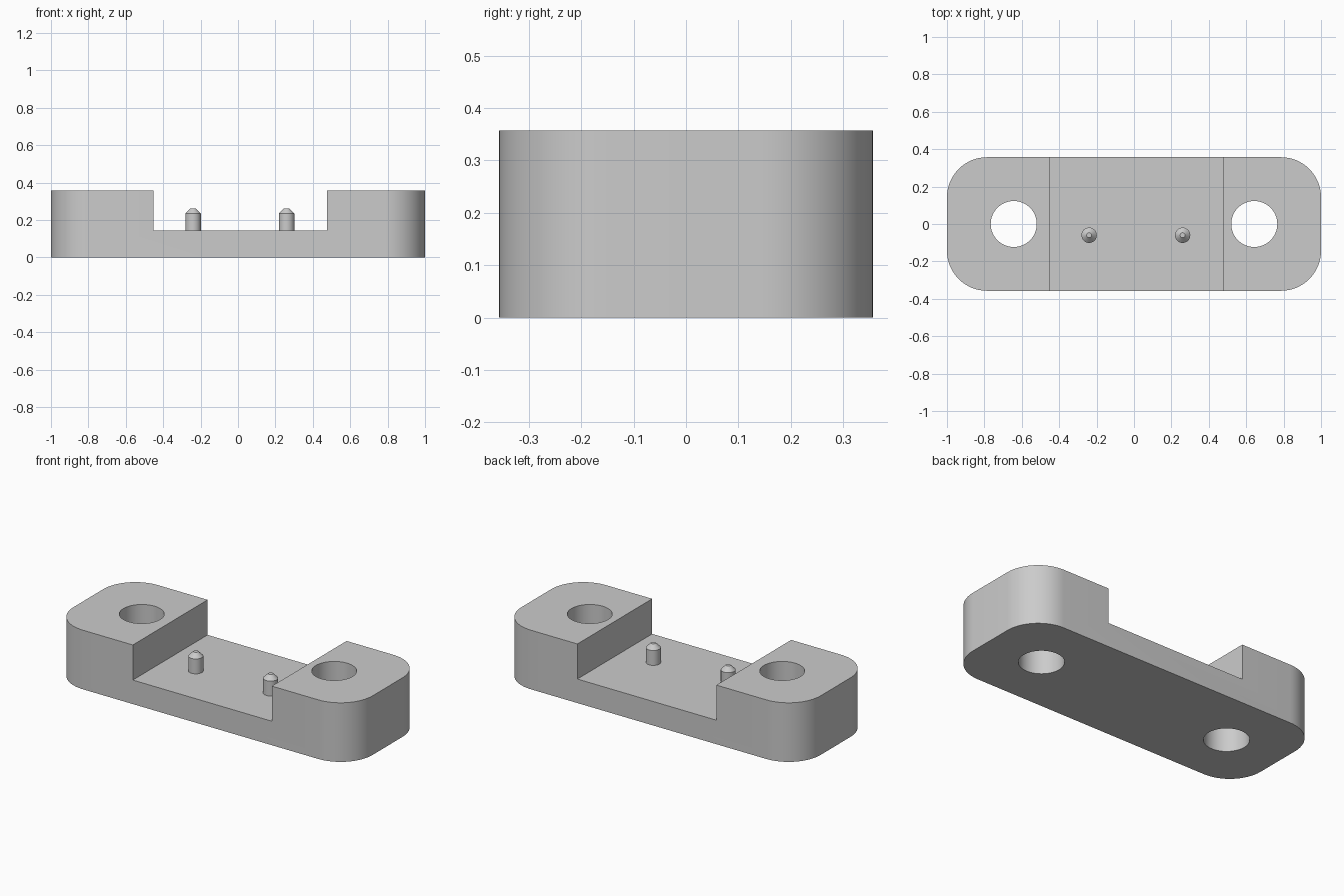
import bpy
import bmesh
import math
from mathutils import Matrix, Vector

cube = bpy.data.objects.get("Cube")
if cube:
    bpy.data.objects.remove(cube, do_unlink=True)

HEIGHT, FLOOR = 0.357, 0.145
HALF_DEPTH, CORNER = 0.357, 0.214

grey = bpy.data.materials.new("plain_grey")
grey.use_nodes = True
grey.diffuse_color = (0.6, 0.6, 0.6, 1)
grey.node_tree.nodes["Principled BSDF"].inputs["Base Color"].default_value = (0.6, 0.6, 0.6, 1)


def add_object(name, bm):
    bmesh.ops.recalc_face_normals(bm, faces=bm.faces)
    mesh = bpy.data.meshes.new(name)
    bm.to_mesh(mesh)
    bm.free()
    mesh.materials.append(grey)
    obj = bpy.data.objects.new(name, mesh)
    bpy.context.collection.objects.link(obj)
    return obj


def select(obj):
    bpy.ops.object.select_all(action="DESELECT")
    obj.select_set(True)
    bpy.context.view_layer.objects.active = obj


def box(low, high):
    bm = bmesh.new()
    low, high = Vector(low), Vector(high)
    size = high - low
    bmesh.ops.create_cube(bm, size=1, matrix=Matrix.Translation((low + high) / 2) @ Matrix.Diagonal((*size, 1)))
    return bm


def add_cone(bm, x, y, z0, z1, r0, r1, sides):
    bmesh.ops.create_cone(bm, cap_ends=True, segments=sides, radius1=r0, radius2=r1,
                          depth=z1 - z0, matrix=Matrix.Translation((x, y, (z0 + z1) / 2)))


def cut(target, cutter):
    cutter.hide_render = True
    mod = target.modifiers.new("cut", "BOOLEAN")
    mod.operation = "DIFFERENCE"
    mod.solver = "EXACT"
    mod.object = cutter
    select(target)
    bpy.ops.object.modifier_apply(modifier=mod.name)
    bpy.data.objects.remove(cutter, do_unlink=True)


# Block with rounded vertical corners
bm = box((-1, -HALF_DEPTH, 0), (1, HALF_DEPTH, HEIGHT))
uprights = [e for e in bm.edges if abs(e.verts[0].co.z - e.verts[1].co.z) > 0.1]
bmesh.ops.bevel(bm, geom=uprights, offset=CORNER, segments=16, profile=0.5, affect="EDGES")
body = add_object("mounting_block", bm)

# Open channel across the middle
cut(body, add_object("channel_cutter", box((-0.453, -1, FLOOR), (0.476, 1, 1))))

# Bolt hole through each end
for x in (-0.643, 0.643):
    bm = bmesh.new()
    add_cone(bm, x, 0, -0.2, 0.6, 0.123, 0.123, 64)
    cut(body, add_object("hole_cutter", bm))

select(body)
bpy.ops.object.shade_smooth_by_angle(angle=math.radians(30))

# Locating pins with chamfered tips
for side, x in (("right", -0.24), ("left", 0.26)):
    bm = bmesh.new()
    add_cone(bm, x, -0.06, FLOOR, 0.235, 0.041, 0.041, 32)
    top = max(bm.faces, key=lambda f: f.calc_center_median().z)
    tip = bmesh.ops.extrude_discrete_faces(bm, faces=[top])["faces"][0]
    bmesh.ops.translate(bm, verts=tip.verts, vec=(0, 0, 0.027))
    bmesh.ops.scale(bm, verts=tip.verts, vec=(0.33, 0.33, 1),
                    space=Matrix.Translation((-x, 0.06, 0)))
    pin = add_object(side + "_pin", bm)
    select(pin)
    bpy.ops.object.shade_smooth_by_angle(angle=math.radians(30))
